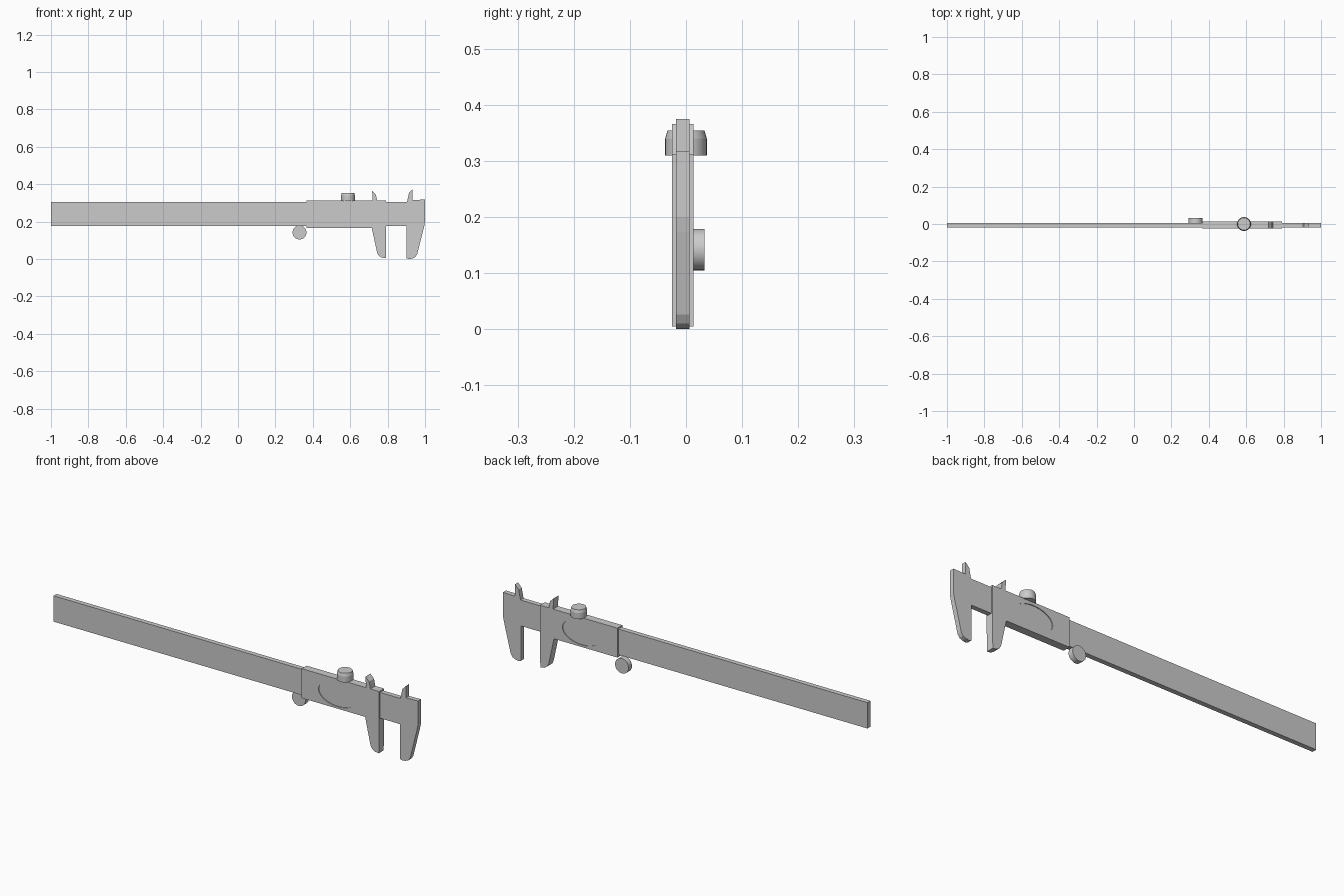
import bpy, bmesh, math
from mathutils import Matrix

if "Cube" in bpy.data.objects:
    bpy.data.objects.remove(bpy.data.objects["Cube"])


def finish(name, bm):
    bmesh.ops.recalc_face_normals(bm, faces=bm.faces)
    me = bpy.data.meshes.new(name)
    bm.to_mesh(me)
    bm.free()
    ob = bpy.data.objects.new(name, me)
    bpy.context.collection.objects.link(ob)
    return ob


def plate(name, pts, y0, y1):
    """Extrude an x/z outline from y0 to y1."""
    bm = bmesh.new()
    face = bm.faces.new([bm.verts.new((x, y0, z)) for x, z in pts])
    ext = bmesh.ops.extrude_face_region(bm, geom=[face])
    verts = [v for v in ext["geom"] if isinstance(v, bmesh.types.BMVert)]
    bmesh.ops.translate(bm, verts=verts, vec=(0, y1 - y0, 0))
    return finish(name, bm)


def lathe(name, profile, matrix, sides=32):
    """Stack rings of (radius, height) into a capped solid of revolution."""
    bm = bmesh.new()
    rings = [[bm.verts.new((r * math.cos(2 * math.pi * i / sides),
                            r * math.sin(2 * math.pi * i / sides), h))
              for i in range(sides)] for r, h in profile]
    for a, b in zip(rings, rings[1:]):
        for i in range(sides):
            j = (i + 1) % sides
            bm.faces.new((a[i], a[j], b[j], b[i]))
    bm.faces.new(rings[0])
    bm.faces.new(rings[-1])
    bm.transform(matrix)
    return finish(name, bm)


# Long beam with the fixed jaw and its inside spike
plate("beam_and_fixed_jaw", [
    (-1, 0.177), (0.902, 0.177), (0.902, 0.004), (0.915, 0.0), (0.932, 0.003),
    (0.948, 0.01), (0.958, 0.026), (0.995, 0.174), (1, 0.2), (1, 0.318),
    (0.934, 0.316), (0.934, 0.375), (0.914, 0.354), (0.904, 0.305), (-1, 0.305),
], -0.018, 0.006)

# Sliding carriage with its jaw and inside spike
slider = plate("sliding_jaw", [
    (0.367, 0.166), (0.715, 0.166), (0.744, 0.034), (0.752, 0.019),
    (0.768, 0.008), (0.79, 0.005), (0.792, 0.166), (0.792, 0.312),
    (0.744, 0.312), (0.737, 0.346), (0.717, 0.366), (0.72, 0.312),
    (0.367, 0.312),
], -0.025, 0.0135)

# Shallow oval recesses on both faces of the carriage
oval = [(0.564 + 0.105 * math.cos(2 * math.pi * i / 48),
         0.236 + 0.06 * math.sin(2 * math.pi * i / 48)) for i in range(48)]
for side, y0, y1 in (("front", -0.04, -0.021), ("back", 0.0095, 0.03)):
    cutter = plate("oval_cutter_" + side, oval, y0, y1)
    cutter.hide_render = True
    cutter.hide_set(True)
    mod = slider.modifiers.new("oval_" + side, "BOOLEAN")
    mod.operation = "DIFFERENCE"
    mod.solver = "EXACT"
    mod.object = cutter

# Locking screw on top, slightly tapered towards its cap
lathe("locking_screw", [(0.037, 0.31), (0.037, 0.34), (0.033, 0.354)],
      Matrix.Translation((0.588, 0, 0)))

# Thumb wheel behind the beam
lathe("thumb_wheel", [(0.037, 0.006), (0.037, 0.033)],
      Matrix.Translation((0.329, 0, 0.142)) @ Matrix.Rotation(-math.pi / 2, 4, "X"))

# Smooth round parts while keeping sharp rims
for name in ("locking_screw", "thumb_wheel"):
    ob = bpy.data.objects[name]
    bpy.ops.object.select_all(action="DESELECT")
    ob.select_set(True)
    bpy.context.view_layer.objects.active = ob
    bpy.ops.object.shade_smooth_by_angle(angle=math.radians(15))
